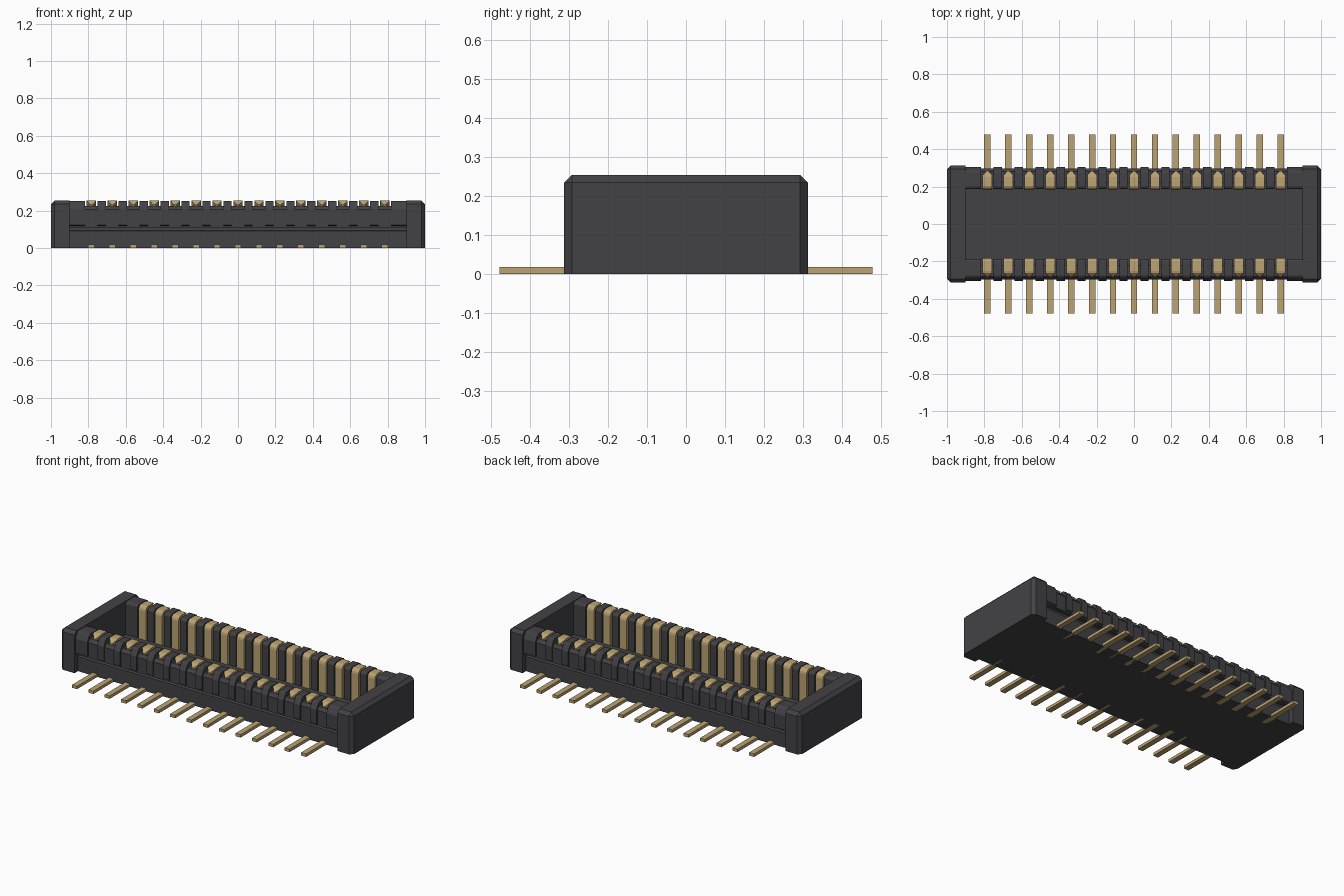
import bpy, bmesh

cube = bpy.data.objects.get("Cube")
if cube:
    bpy.data.objects.remove(cube, do_unlink=True)


def material(name, rgb):
    m = bpy.data.materials.new(name)
    m.use_nodes = True
    m.diffuse_color = (*rgb, 1)
    b = next(n for n in m.node_tree.nodes if n.type == 'BSDF_PRINCIPLED')
    b.inputs["Base Color"].default_value = (*rgb, 1)
    b.inputs["Roughness"].default_value = 0.6
    return m


PLASTIC = material("dark grey plastic", (0.055, 0.054, 0.060))
GOLD = material("gold plating", (0.50, 0.37, 0.17))

PITCH, COUNT = 0.112, 15
PIN_X = [(i - (COUNT - 1) / 2) * PITCH for i in range(COUNT)]
INNER_X = 0.9          # half length between the end blocks


def prism(bm, profile, x0, x1, side=1):
    """Extrude a (y, z) or (y, z, width factor) profile along x."""
    mid, half = (x0 + x1) / 2, (x1 - x0) / 2
    rings = []
    for d in (-1, 1):
        rings.append([bm.verts.new((mid + d * half * (p[2] if len(p) > 2 else 1),
                                    side * p[0], p[1])) for p in profile])
    a, b = rings
    n = len(profile)
    bm.faces.new(a)
    bm.faces.new(b[::-1])
    for i in range(n):
        j = (i + 1) % n
        bm.faces.new((a[i], b[i], b[j], a[j]))


def finish(name, bm, mat):
    bmesh.ops.recalc_face_normals(bm, faces=bm.faces)
    me = bpy.data.meshes.new(name)
    bm.to_mesh(me)
    bm.free()
    ob = bpy.data.objects.new(name, me)
    me.materials.append(mat)
    bpy.context.collection.objects.link(ob)
    return ob


def box_profile(y0, y1, z0, z1):
    return [(y0, z0), (y1, z0), (y1, z1), (y0, z1)]


# Floor of the socket
bm = bmesh.new()
prism(bm, box_profile(-0.28, 0.28, 0, 0.05), -INNER_X, INNER_X)
finish("floor", bm, PLASTIC)

# End blocks, chamfered on the top and outer corners
for s, label in ((1, "left"), (-1, "right")):
    bm = bmesh.new()
    prism(bm, box_profile(-0.313, 0.313, 0, 0.255), *sorted((s * INNER_X, s * 1.0)))

    def outer(e):
        a, b = (v.co for v in e.verts)
        on_inner = max(abs(a.x), abs(b.x)) < INNER_X + 0.01
        low = max(a.z, b.z) < 0.01
        return not on_inner and not low
    bmesh.ops.bevel(bm, geom=[e for e in bm.edges if outer(e)], offset=0.02,
                    segments=1, affect='EDGES', profile=0.5)
    finish(label + "_end_block", bm, PLASTIC)

# Long walls: lower rail, groove, upper wall with a sloped shoulder
WALL = [(0.222, 0.04), (0.28, 0.0), (0.28, 0.09), (0.268, 0.094),
        (0.268, 0.11), (0.296, 0.11), (0.296, 0.205), (0.282, 0.224), (0.222, 0.224)]
# Separator ribs that stand between the contacts and wrap over the wall
RIB = [(0.187, 0.04), (0.187, 0.238), (0.193, 0.247), (0.203, 0.251),
       (0.275, 0.251), (0.285, 0.245), (0.304, 0.21), (0.304, 0.122),
       (0.29, 0.115), (0.23, 0.115), (0.23, 0.04)]
# Contact strip: rises inside, rounds over the top, ends in a point
STRIP = [(0.183, 0.04), (0.183, 0.228), (0.186, 0.241), (0.193, 0.250),
         (0.204, 0.255), (0.25, 0.255), (0.262, 0.252), (0.282, 0.232, 0.25),
         (0.282, 0.222, 0.25), (0.255, 0.222), (0.225, 0.222), (0.225, 0.04)]
TAIL = box_profile(0.2, 0.479, 0, 0.018)

for s, label in ((-1, "front"), (1, "back")):
    bm = bmesh.new()
    prism(bm, WALL, -INNER_X, INNER_X, s)
    finish(label + "_wall", bm, PLASTIC)

    bm = bmesh.new()
    for a, b in zip(PIN_X, PIN_X[1:]):
        prism(bm, RIB, a + 0.034, b - 0.034, s)
    for e in (-1, 1):   # wider ribs beside the end blocks
        prism(bm, RIB, *sorted((e * (PIN_X[-1] + 0.034), e * INNER_X)), s)
    finish(label + "_ribs", bm, PLASTIC)

    bm = bmesh.new()
    for x in PIN_X:
        prism(bm, STRIP, x - 0.025, x + 0.025, s)
    finish(label + "_contacts", bm, GOLD)

    bm = bmesh.new()
    for x in PIN_X:
        prism(bm, TAIL, x - 0.017, x + 0.017, s)
    # keep the tail undersides level with the base
    finish(label + "_solder_tails", bm, GOLD)
